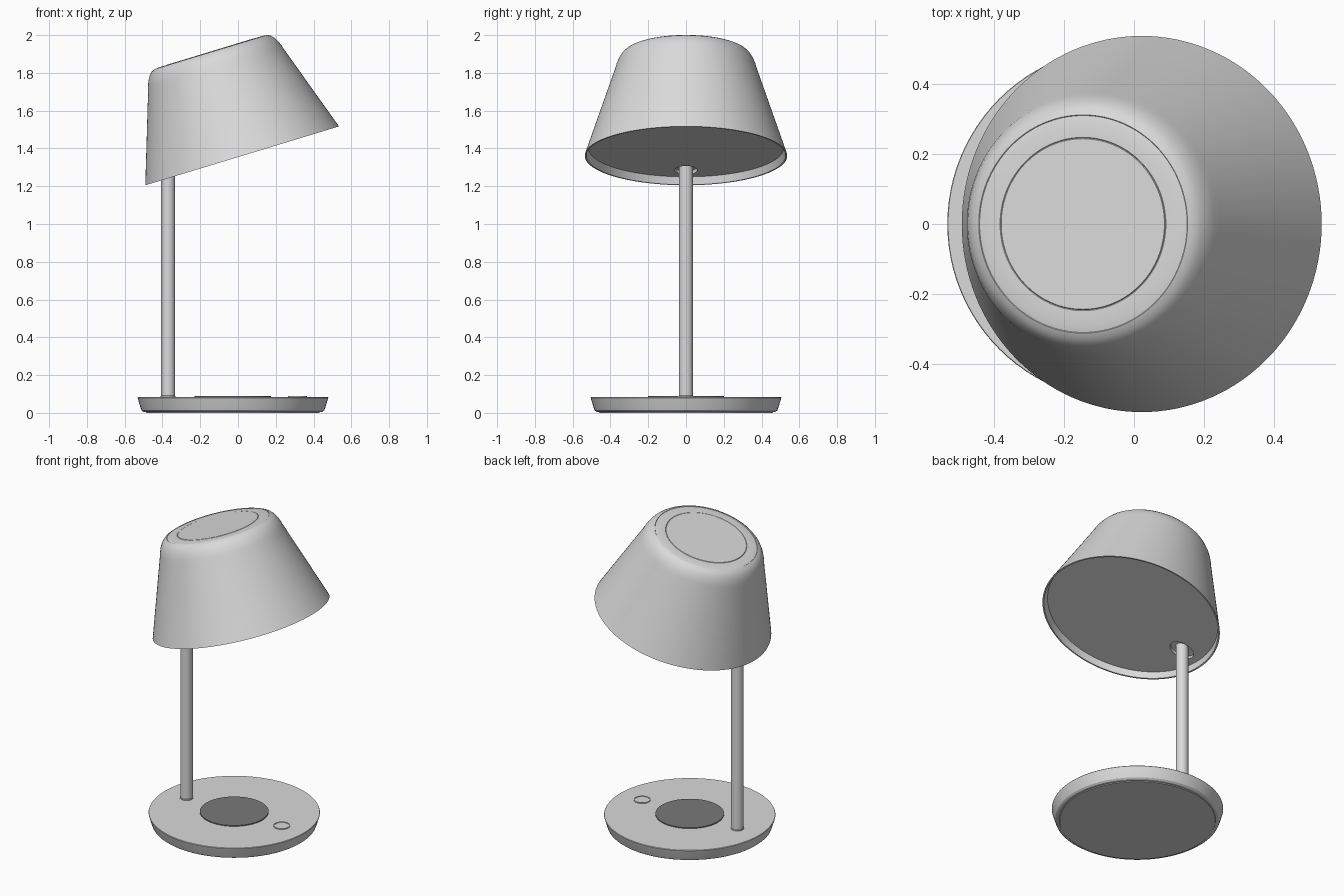
import bpy, bmesh, math
from mathutils import Matrix, Vector

if "Cube" in bpy.data.objects:
    bpy.data.objects.remove(bpy.data.objects["Cube"])


def material(name, value):
    m = bpy.data.materials.new(name)
    m.diffuse_color = (value, value, value, 1)
    m.use_nodes = True
    m.node_tree.nodes["Principled BSDF"].inputs["Base Color"].default_value = m.diffuse_color
    return m


LIGHT = material("light_grey", 0.7)
DARK = material("dark_grey", 0.19)


def smooth(obj):
    bpy.context.view_layer.objects.active = obj
    obj.select_set(True)
    bpy.ops.object.shade_smooth_by_angle(angle=math.radians(30))
    obj.select_set(False)


def lathe(name, profile, mat, matrix=Matrix(), steps=96):
    """Spin an (radius, height) profile about its local z axis."""
    bm = bmesh.new()
    verts = [bm.verts.new((r, 0, z)) for r, z in profile]
    edges = [bm.edges.new(pair) for pair in zip(verts, verts[1:])]
    bmesh.ops.spin(bm, geom=verts + edges, cent=(0, 0, 0), axis=(0, 0, 1),
                   angle=2 * math.pi, steps=steps)
    bmesh.ops.remove_doubles(bm, verts=bm.verts, dist=1e-5)
    bmesh.ops.recalc_face_normals(bm, faces=bm.faces)
    mesh = bpy.data.meshes.new(name)
    bm.to_mesh(mesh)
    bm.free()
    mesh.materials.append(mat)
    obj = bpy.data.objects.new(name, mesh)
    bpy.context.collection.objects.link(obj)
    obj.matrix_world = matrix
    smooth(obj)
    return obj


def at(x, y, z):
    return Matrix.Translation(Vector((x, y, z)))


BASE_X, POLE_X = -0.027, -0.37

# Dish-shaped base with a flat foot and soft lower edge
lathe("base", [(0, 0), (0.458, 0), (0.46, 0.004), (0.474, 0.006),
               (0.484, 0.014), (0.490, 0.03), (0.505, 0.08),
               (0.503, 0.083), (0, 0.083)], LIGHT, at(BASE_X, 0, 0))

# Round charging pad and touch button on the base
lathe("charging_pad", [(0, 0), (0.202, 0), (0.202, 0.006), (0, 0.006)],
      DARK, at(BASE_X, 0, 0.083))
lathe("button", [(0, 0), (0.049, 0), (0.049, 0.006), (0.044, 0.006),
                 (0.043, 0.003), (0, 0.003)],
      LIGHT, at(0.315, 0, 0.083), 48)

# Pole with a slim foot collar
lathe("pole", [(0, 0.08), (0.039, 0.08), (0.039, 0.09), (0.037, 0.091),
               (0.037, 1.33), (0, 1.33)], LIGHT, at(POLE_X, 0, 0), 40)

# Tilted shade: rounded shoulder and shallow ring on top
tilt = at(0.022, 0, 1.361) @ Matrix.Rotation(math.radians(-16.9), 4, 'Y')
lathe("shade", [(0.514, 0.042), (0.527, 0), (0.536, 0), (0.376, 0.475),
                (0.369, 0.500), (0.358, 0.527), (0.344, 0.550),
                (0.328, 0.566), (0.311, 0.574), (0.309, 0.572),
                (0.290, 0.576), (0.247, 0.576), (0.245, 0.574),
                (0.243, 0.577), (0, 0.577)], LIGHT, tilt, 128)

# Recessed diffuser with an oval pocket where the pole enters
diffuser = lathe("diffuser", [(0, 0.04), (0.515, 0.04), (0.500, 0.08), (0, 0.08)],
                 LIGHT, tilt, 128)
pocket = lathe("pocket_cutter", [(0, 0), (0.06, 0), (0.06, 0.06), (0, 0.06)],
               LIGHT, tilt @ at(-0.395, 0, 0) @ Matrix.Diagonal((1.3, 1, 1, 1)), 48)
pocket.hide_render = True
bpy.context.view_layer.update()
cut = diffuser.modifiers.new("pocket", 'BOOLEAN')
cut.operation = 'DIFFERENCE'
cut.object = pocket
bpy.context.view_layer.objects.active = diffuser
bpy.ops.object.modifier_apply(modifier=cut.name)
bpy.data.objects.remove(pocket)
smooth(diffuser)
